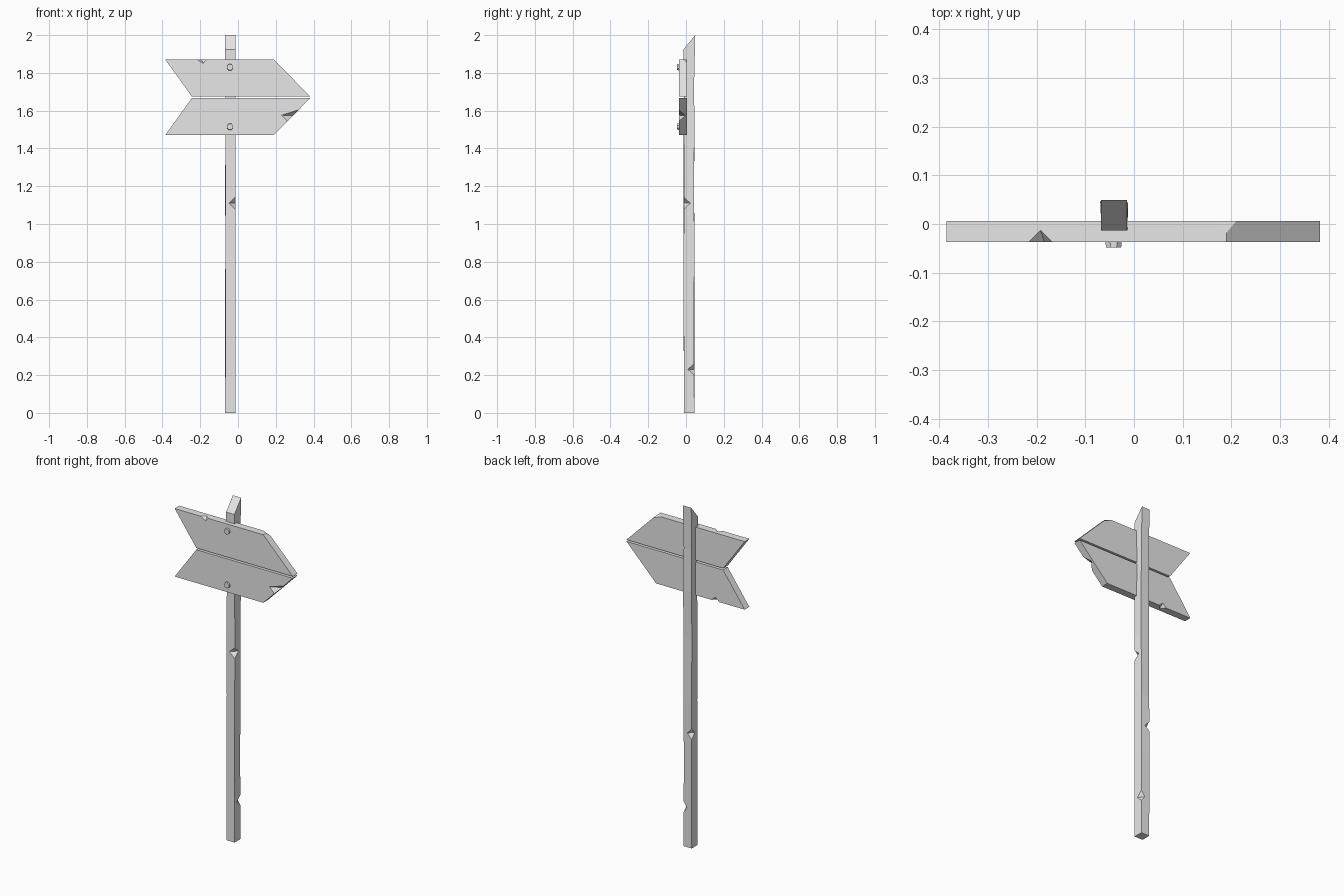
import bpy, bmesh, math, random
from mathutils import Vector, Matrix

random.seed(4)
if "Cube" in bpy.data.objects:
    bpy.data.objects.remove(bpy.data.objects["Cube"], do_unlink=True)

# One plain grey for the whole signpost
grey = bpy.data.materials.new("plain grey")
grey.use_nodes = True
colour = (0.8, 0.8, 0.8, 1)
grey.diffuse_color = colour
grey.node_tree.nodes["Principled BSDF"].inputs["Base Color"].default_value = colour


def make_object(name, bm):
    bmesh.ops.recalc_face_normals(bm, faces=bm.faces)
    mesh = bpy.data.meshes.new(name)
    bm.to_mesh(mesh)
    bm.free()
    mesh.materials.append(grey)
    obj = bpy.data.objects.new(name, mesh)
    bpy.context.collection.objects.link(obj)
    return obj


def chip(obj, corner, along, cut_a, cut_b):
    """Knock a wedge off an edge: along runs on the edge, the cuts go into its two faces."""
    c, t, a, b = map(Vector, (corner, along, cut_a, cut_b))
    bm = bmesh.new()
    for p in (c + t, c - t, c + a, c + b, c - a - b):
        bm.verts.new(p)
    bmesh.ops.convex_hull(bm, input=bm.verts)
    cutter = make_object("chip_cutter", bm)
    cutter.hide_render = True
    mod = obj.modifiers.new("chip", 'BOOLEAN')
    mod.operation = 'DIFFERENCE'
    mod.solver = 'EXACT'
    mod.object = cutter
    bpy.context.view_layer.objects.active = obj
    bpy.ops.object.modifier_apply(modifier=mod.name)
    bpy.data.objects.remove(cutter, do_unlink=True)


# Post: slightly uneven square rings with a slanted top
LEFT, RIGHT, FRONT, BACK = -0.068, -0.014, -0.011, 0.044
corners = [(LEFT, FRONT), (RIGHT, FRONT), (RIGHT, BACK), (LEFT, BACK)]
levels = [0, 0.5, 0.85, 1.23, 1.5, 1.75, 2]
bm = bmesh.new()
rings = []
for z in levels:
    ring = []
    for x, y in corners:
        wobble = 0 if abs(z - 1) == 1 else 0.0025
        height = 1.925 if z == 2 and y == FRONT else z
        if z == 2:
            y += 0.005 if y == BACK else -0.002
        ring.append(bm.verts.new((x + random.uniform(-wobble, wobble),
                                  y + random.uniform(-wobble, wobble), height)))
    rings.append(ring)
for low, high in zip(rings, rings[1:]):
    for i in range(4):
        j = (i + 1) % 4
        bm.faces.new((low[i], low[j], high[j], high[i]))
bm.faces.new(rings[0])
bm.faces.new(rings[-1])
post = make_object("post", bm)
# Nicks down the post edges
chip(post, (RIGHT, FRONT, 1.11), (0, 0, 0.033), (-0.035, 0, 0), (0, 0.035, 0))
chip(post, (RIGHT, BACK, 0.23), (0, 0, 0.033), (-0.025, 0, 0), (0, -0.035, 0))
chip(post, (LEFT, BACK, 0.67), (0, 0, 0.033), (0.028, 0, 0), (0, -0.028, 0))
chip(post, (LEFT, FRONT, 1.8), (0, 0, 0.025), (0.015, 0, 0), (0, 0.015, 0))

# Two half-arrow boards, the lower one mirrored from the upper
BOARD_FRONT, BOARD_BACK = -0.037, 0.006


def board(name, inner, outer):
    outline = [(-0.385, outer), (0.19, outer), (0.382, inner), (-0.245, inner)]
    bm = bmesh.new()
    face = bm.faces.new([bm.verts.new((x, BOARD_FRONT, z)) for x, z in outline])
    new = bmesh.ops.extrude_face_region(bm, geom=[face])["geom"]
    moved = [v for v in new if isinstance(v, bmesh.types.BMVert)]
    bmesh.ops.translate(bm, verts=moved, vec=(0, BOARD_BACK - BOARD_FRONT, 0))
    return make_object(name, bm)


upper = board("upper_board", 1.676, 1.87)
lower = board("lower_board", 1.666, 1.471)
chip(upper, (-0.192, BOARD_FRONT, 1.87), (0.024, 0, 0), (0, 0.024, 0), (0.008, 0, -0.02))
chip(upper, (0.19, BOARD_BACK, 1.87), (0.02, 0, -0.0203), (-0.03, 0, 0), (0, -0.024, 0))
chip(lower, (-0.195, BOARD_BACK, 1.471), (0.025, 0, 0), (0, -0.026, 0), (0, 0, 0.022))
chip(lower, (0.291, BOARD_FRONT, 1.574), (0.03, 0, 0.0305), (-0.06, 0, 0.002), (0, 0.034, 0))

# Bolt heads on the boards
for name, z in (("upper_bolt", 1.83), ("lower_bolt", 1.515)):
    bm = bmesh.new()
    place = Matrix.Translation((-0.042, -0.041, z)) @ Matrix.Rotation(math.pi / 2, 4, 'X')
    bmesh.ops.create_cone(bm, cap_ends=True, segments=8, radius1=0.018, radius2=0.017,
                          depth=0.014, matrix=place @ Matrix.Rotation(math.pi / 8, 4, 'Z'))
    make_object(name, bm)
